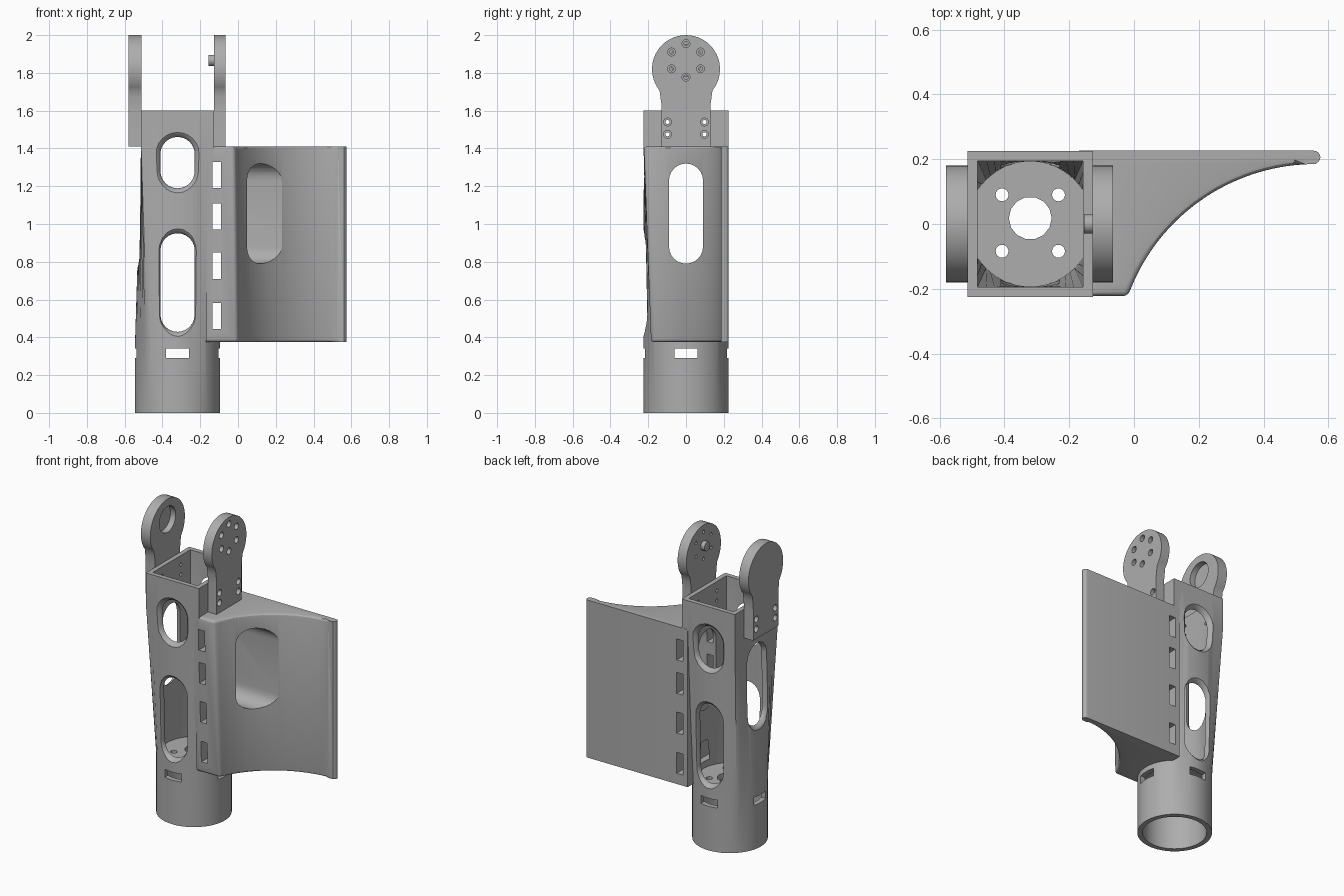
import bpy, bmesh, math
from mathutils import Matrix, Vector

cube = bpy.data.objects.get("Cube")
if cube:
    bpy.data.objects.remove(cube, do_unlink=True)

grey = bpy.data.materials.new("plain grey")
grey.use_nodes = True
GREY = (0.42, 0.42, 0.42, 1)
grey.diffuse_color = GREY
grey.node_tree.nodes["Principled BSDF"].inputs["Base Color"].default_value = GREY

CX = -0.32           # tower axis
TOP, SHOULDER, COLLAR = 1.6, 1.41, 0.38


def loft(name, rings, bevel=None):
    """Closed skin through a list of equal-length point rings."""
    bm = bmesh.new()
    vs = [[bm.verts.new(p) for p in ring] for ring in rings]
    n = len(vs[0])
    for a, b in zip(vs, vs[1:]):
        for i in range(n):
            j = (i + 1) % n
            bm.faces.new((a[i], a[j], b[j], b[i]))
    bm.faces.new(vs[0][::-1])
    bm.faces.new(vs[-1])
    bmesh.ops.recalc_face_normals(bm, faces=bm.faces)
    if bevel:
        edges = [e for e in bm.edges if bevel(e)]
        bmesh.ops.bevel(bm, geom=edges, offset=0.016, segments=3,
                        profile=0.5, affect='EDGES')
    mesh = bpy.data.meshes.new(name)
    bm.to_mesh(mesh)
    bm.free()
    ob = bpy.data.objects.new(name, mesh)
    bpy.context.collection.objects.link(ob)
    mesh.materials.append(grey)
    return ob


def combine(target, tool, op='DIFFERENCE'):
    """Apply one boolean and throw the tool away."""
    mod = target.modifiers.new("cut", 'BOOLEAN')
    mod.operation, mod.object, mod.solver = op, tool, 'EXACT'
    bpy.context.view_layer.objects.active = target
    bpy.ops.object.modifier_apply(modifier=mod.name)
    bpy.data.objects.remove(tool, do_unlink=True)


def place(axis, u, v, w):
    """u across, v up, w along the axis."""
    return {'X': (w, u, v), 'Y': (u, w, v), 'Z': (u, v, w)}[axis]


def rod(axis, u, v, r, w0, w1, n=24):
    return loft("rod", [[place(axis, u + r * math.cos(2 * math.pi * i / n),
                               v + r * math.sin(2 * math.pi * i / n), w)
                         for i in range(n)] for w in (w0, w1)])


def block(x0, x1, y0, y1, z0, z1):
    return loft("block", [[(x0, y0, z), (x1, y0, z), (x1, y1, z), (x0, y1, z)]
                          for z in (z0, z1)])


def window(axis, u, half, z0, z1, stations):
    """Round-ended slot; each station is (position, extra flare)."""
    rings = []
    for w, grow in stations:
        r, ring = half + grow, []
        for i in range(26):
            end, k = divmod(i, 13)
            a = math.pi * (end + k / 12)
            zc = z0 + half if end else z1 - half
            ring.append(place(axis, u + r * math.cos(a), zc + r * math.sin(a), w))
        rings.append(ring)
    return loft("window", rings)


def round_ring(r, z, n=64):
    return [(CX + r * math.cos(2 * math.pi * i / n),
             r * math.sin(2 * math.pi * i / n), z) for i in range(n)]


def square_ring(hx, hy, z, n=64):
    ring = []
    for i in range(n):
        c, s = math.cos(2 * math.pi * i / n), math.sin(2 * math.pi * i / n)
        m = max(abs(c), abs(s))
        ring.append((CX + hx * c / m, hy * s / m, z))
    return ring


# Tower: round foot blending into a square head
tower = loft("tower", [round_ring(0.225, 0), round_ring(0.225, COLLAR),
                       square_ring(0.193, 0.225, SHOULDER),
                       square_ring(0.193, 0.225, TOP)])


# Side wing: concave front, flat back, rounded tip
def wing_ring(front, z):
    R, ox, oy = 0.615, 0.56, -0.43
    a0 = math.pi - math.asin((front - oy) / R)
    ring = [(-0.17, 0.226, z), (-0.17, front, z)]
    for i in range(25):
        a = a0 + (math.pi / 2 - a0) * i / 24
        ring.append((ox + R * math.cos(a), oy + R * math.sin(a), z))
    for i in range(1, 9):
        a = -math.pi / 2 + math.pi * i / 8
        ring.append((0.555 + 0.02 * math.cos(a), 0.206 + 0.02 * math.sin(a), z))
    return ring


def wing_edge(e):
    a, b = (v.co for v in e.verts)
    if max(a.x, b.x) > 0.55 or max(a.y, b.y) > 0.2:
        return False
    if abs(a.z - b.z) < 0.01:
        return abs(a.x - b.x) > 0.001
    return a.x > -0.1 and min(a.y, b.y) < -0.2


wing = loft("wing", [wing_ring(-0.185, 0.375), wing_ring(-0.223, SHOULDER)],
            wing_edge)
combine(tower, wing, 'UNION')

# Hollow inside, leaving a floor above the foot socket
combine(tower, loft("socket", [round_ring(0.193, -0.1), round_ring(0.193, 0.36)]))
combine(tower, loft("cavity", [round_ring(0.193, 0.4),
                               square_ring(0.163, 0.195, SHOULDER),
                               square_ring(0.163, 0.195, 1.7)]))
combine(tower, rod('Z', CX, 0.018, 0.066, 0.3, 0.5, 14))
for sx in (-1, 1):
    for sy in (-1, 1):
        combine(tower, rod('Z', CX + sx * 0.087, 0.003 + sy * 0.087, 0.02, 0.3, 0.5, 16))

# Round-ended windows with softened rims
rim = [(-0.3, 0.025), (-0.225, 0.025), (-0.215, 0.011), (-0.195, 0.001), (-0.15, 0)]
through = rim + [(-w, g) for w, g in reversed(rim)]
for z0, z1 in ((1.19, 1.46), (0.43, 0.95)):
    combine(tower, window('Y', CX, 0.09, z0, z1, through))
side = [(w - 0.302, g) for w, g in rim] + [(0.35, 0)]
combine(tower, window('X', 0, 0.09, 0.79, 1.32, side))

# Strap slots through the wing and around the foot
for z0 in (0.445, 0.71, 0.97, 1.19):
    combine(tower, block(-0.135, -0.09, -0.4, 0.4, z0, z0 + 0.138))
combine(tower, block(CX - 0.06, CX + 0.06, -0.4, 0.4, 0.29, 0.342))
combine(tower, block(-0.7, 0.1, -0.06, 0.06, 0.29, 0.342))


# Arms: round head, waisted neck, square base
def arm(name, x0, x1):
    half = [(0.13, SHOULDER), (0.13, 1.61), (0.131, 1.64), (0.135, 1.67)]
    for i in range(19):
        a = -0.68 + (math.pi / 2 + 0.68) * i / 18
        half.append((0.18 * math.cos(a), 1.82 + 0.18 * math.sin(a)))
    outline = half + [(-y, z) for y, z in reversed(half[:-1])]
    return loft(name, [[(x, y, z) for y, z in outline] for x in (x0, x1)])


left_arm = arm("left_arm", -0.128, -0.065)
right_arm = arm("right_arm", -0.58, -0.512)


def screw_hole(ob, y, z, face, inward):
    combine(ob, rod('X', y, z, 0.011, face - 0.1, face + 0.1, 12))
    combine(ob, rod('X', y, z, 0.021, face - inward * 0.05, face + inward * 0.025, 16))


for y in (-0.098, 0.098):
    for z in (1.475, 1.54):
        screw_hole(left_arm, y, z, -0.065, -1)
        screw_hole(right_arm, y, z, -0.58, 1)
        combine(tower, rod('X', y, z, 0.011, -0.7, 0.1, 12))

# Ring of screw holes on one head, bearing recess in the other
HUB = 1.866
for i in range(6):
    a = math.pi / 2 + i * math.pi / 3
    screw_hole(left_arm, 0.089 * math.cos(a), HUB + 0.089 * math.sin(a), -0.065, -1)
combine(right_arm, rod('X', 0, HUB, 0.085, -0.55, -0.4, 32))

# Pivot peg on the inner face
peg = rod('X', 0, HUB, 0.03, -0.155, -0.12)
peg.name = "pivot_peg"

# Smooth shading with sharp edges kept
for ob in (tower, left_arm, right_arm, peg):
    bpy.ops.object.select_all(action='DESELECT')
    ob.select_set(True)
    bpy.context.view_layer.objects.active = ob
    bpy.ops.object.shade_smooth_by_angle(angle=math.radians(30))
